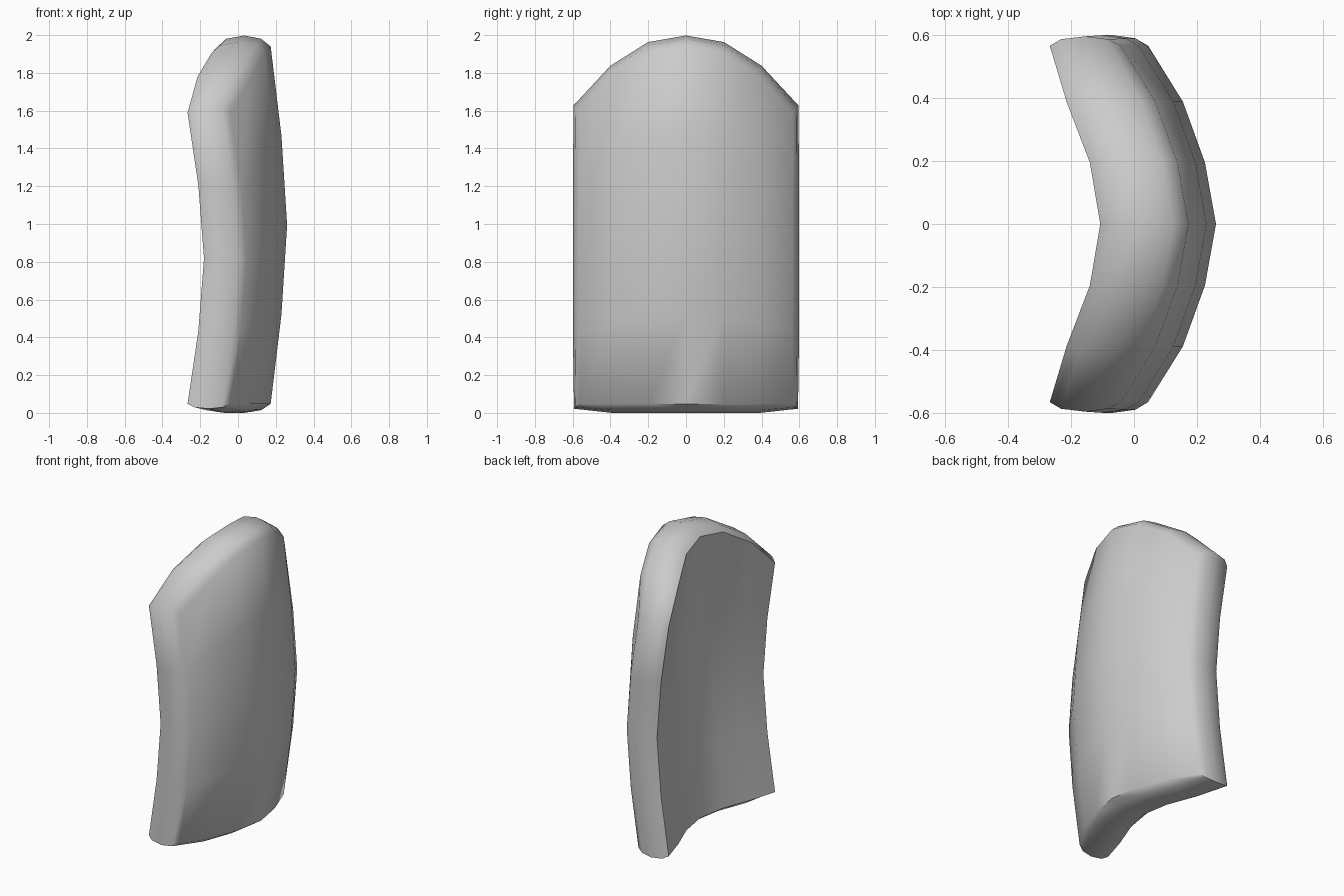
import bpy, bmesh

if "Cube" in bpy.data.objects:
    bpy.data.objects.remove(bpy.data.objects["Cube"])

# Half profile per column: |y|, outer x, inner x, height of the face's top edge
COLS = [(0.0, 0.26, -0.02, 1.94), (0.195, 0.225, -0.053, 1.905),
        (0.388, 0.155, -0.127, 1.78), (0.565, 0.045, -0.18, 1.59)]
SAG = [-0.087, -0.03, 0.0, -0.03, -0.087]   # vertical bow, bottom to top
BASE = 0.048
NI, NJ = 7, 5


def column(i):
    k = i - 3
    return (1 if k > 0 else -1 if k < 0 else 0), COLS[abs(k)]


def face_point(i, j, inner):
    s, (y, xo, xi, top) = column(i)
    return ((xi if inner else xo) + SAG[j], s * y, BASE + (top - BASE) * j / (NJ - 1))


def outset(i, j):
    s, _ = column(i)
    side = i in (0, NI - 1)
    if j == 0:
        return (s * 0.028, -0.026) if side else (s * 0.003, -BASE)
    if j == NJ - 1:
        return (s * 0.03, 0.038) if side else (s * 0.006 * abs(i - 3), 0.058)
    return (s * 0.034, 0)


bm = bmesh.new()

# Curved front and back faces
grids = []
for inner in (False, True):
    g = {(i, j): bm.verts.new(face_point(i, j, inner)) for i in range(NI) for j in range(NJ)}
    for i in range(NI - 1):
        for j in range(NJ - 1):
            bm.faces.new([g[i, j], g[i + 1, j], g[i + 1, j + 1], g[i, j + 1]])
    grids.append(g)

# Rounded rim running round the whole edge
loop = ([(i, 0) for i in range(NI)] + [(NI - 1, j) for j in range(1, NJ)]
        + [(i, NJ - 1) for i in range(NI - 2, -1, -1)] + [(0, j) for j in range(NJ - 2, 0, -1)])
rings = [[grids[0][p] for p in loop]]
for u, k in ((0.18, 0.7), (0.5, 1.0), (0.84, 0.7)):
    ring = []
    for p in loop:
        a, b = grids[0][p].co, grids[1][p].co
        v = a.lerp(b, u)
        dy, dz = outset(*p)
        ring.append(bm.verts.new((v.x, v.y + dy * k, v.z + dz * k)))
    rings.append(ring)
rings.append([grids[1][p] for p in loop])
for r0, r1 in zip(rings, rings[1:]):
    for n in range(len(loop)):
        m = (n + 1) % len(loop)
        bm.faces.new([r0[n], r0[m], r1[m], r1[n]])

bmesh.ops.recalc_face_normals(bm, faces=bm.faces)
mesh = bpy.data.meshes.new("curved_shield_plate")
bm.to_mesh(mesh)
bm.free()
plate = bpy.data.objects.new("curved_shield_plate", mesh)
bpy.context.collection.objects.link(plate)

# Smooth shading
bpy.context.view_layer.objects.active = plate
plate.select_set(True)
bpy.ops.object.shade_smooth_by_angle(angle=0.85)
